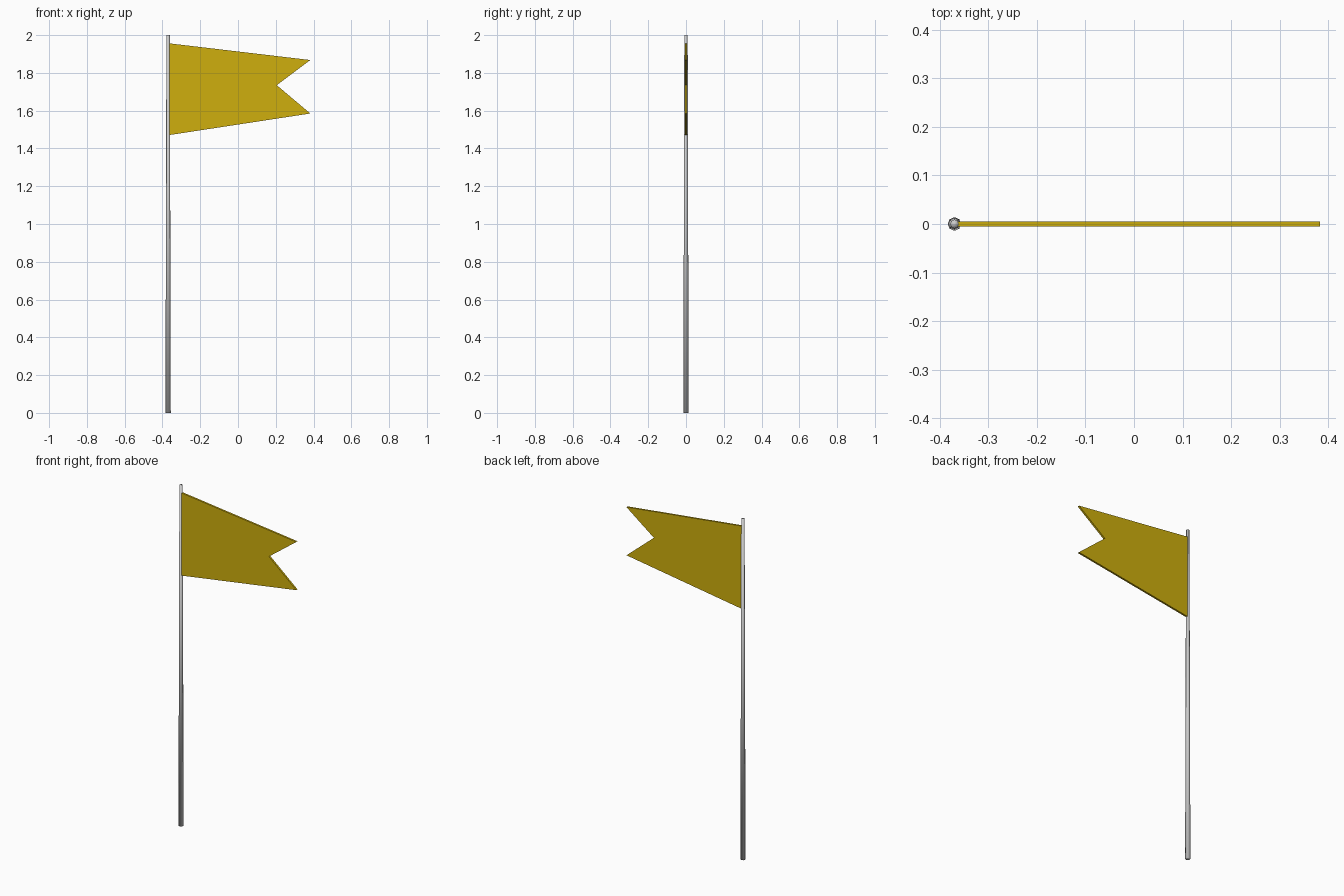
import bpy
import bmesh

cube = bpy.data.objects.get("Cube")
if cube:
    bpy.data.objects.remove(cube, do_unlink=True)


def make_material(name, color):
    mat = bpy.data.materials.new(name)
    mat.use_nodes = True
    mat.diffuse_color = (*color, 1)
    mat.node_tree.nodes["Principled BSDF"].inputs["Base Color"].default_value = (*color, 1)
    return mat


def add_object(name, bm, mat, smooth):
    bmesh.ops.recalc_face_normals(bm, faces=bm.faces)
    for face in bm.faces:
        face.smooth = smooth
    mesh = bpy.data.meshes.new(name)
    bm.to_mesh(mesh)
    bm.free()
    mesh.materials.append(mat)
    obj = bpy.data.objects.new(name, mesh)
    bpy.context.collection.objects.link(obj)
    return obj


POLE_X = -0.37
THICKNESS = 0.011

# Slender tapered pole, softly shaded over its end caps
bm = bmesh.new()
bmesh.ops.create_cone(bm, cap_ends=True, segments=8, radius1=0.014, radius2=0.009, depth=2)
pole = add_object("pole", bm, make_material("grey metal", (0.6, 0.6, 0.6)), True)
pole.location = (POLE_X, 0, 1)

# Swallow-tailed flag, extruded from its outline
outline = [(POLE_X, 1.957), (0.383, 1.868), (0.205, 1.735), (0.383, 1.585), (POLE_X, 1.47)]
bm = bmesh.new()
face = bm.faces.new([bm.verts.new((x, -THICKNESS / 2, z)) for x, z in outline])
back = bmesh.ops.extrude_face_region(bm, geom=[face])["geom"]
bmesh.ops.translate(bm, vec=(0, THICKNESS, 0),
                    verts=[v for v in back if isinstance(v, bmesh.types.BMVert)])
add_object("flag", bm, make_material("golden yellow", (0.62, 0.43, 0.004)), False)
